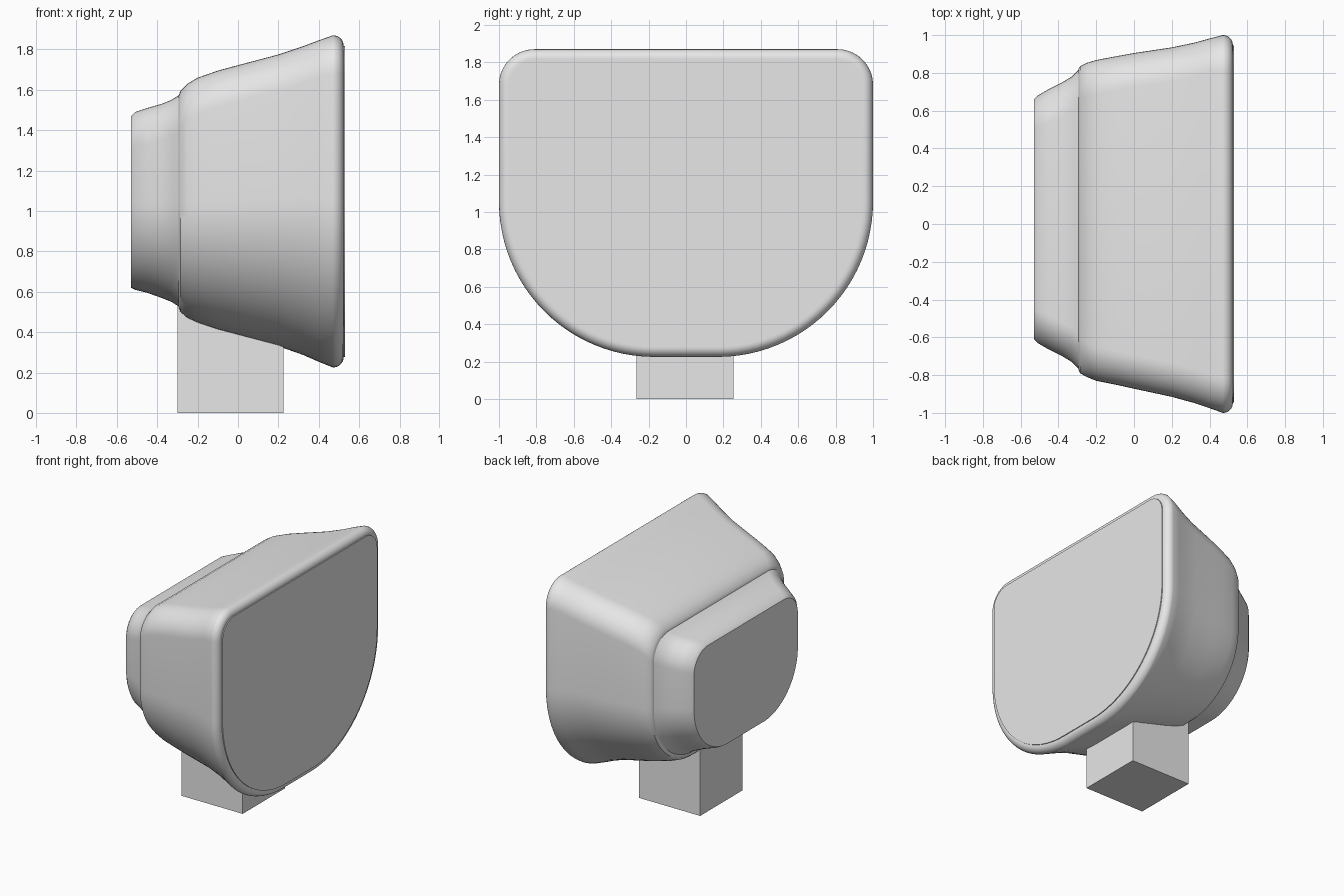
import bpy, bmesh, math
from math import sin, cos, pi

if "Cube" in bpy.data.objects:
    bpy.data.objects.remove(bpy.data.objects["Cube"])

grey = bpy.data.materials.new("plain grey")
grey.use_nodes = True
grey.diffuse_color = (0.8, 0.8, 0.8, 1)
grey.node_tree.nodes["Principled BSDF"].inputs["Base Color"].default_value = (0.8, 0.8, 0.8, 1)


def section(x, left, right, bottom, top, r_top, r_low):
    """D-shaped outline across x: small top corners, big lower ones."""
    corners = [(right - r_top, top - r_top, r_top, 0, 10),
               (left + r_top, top - r_top, r_top, pi / 2, 10),
               (left + r_low, bottom + r_low, r_low, pi, 24),
               (right - r_low, bottom + r_low, r_low, 1.5 * pi, 24)]
    return [(x, cy + r * cos(a + i / n * pi / 2), cz + r * sin(a + i / n * pi / 2))
            for cy, cz, r, a, n in corners for i in range(n + 1)]


def finish(name, bm, smooth=True):
    bmesh.ops.recalc_face_normals(bm, faces=bm.faces)
    mesh = bpy.data.meshes.new(name)
    bm.to_mesh(mesh)
    bm.free()
    mesh.materials.append(grey)
    obj = bpy.data.objects.new(name, mesh)
    bpy.context.collection.objects.link(obj)
    if smooth:
        bpy.ops.object.select_all(action='DESELECT')
        obj.select_set(True)
        bpy.context.view_layer.objects.active = obj
        bpy.ops.object.shade_smooth_by_angle(angle=math.radians(35))
    return obj


def loft(name, sections):
    """Skin a row of outlines and cap both ends."""
    bm = bmesh.new()
    rings = [[bm.verts.new(p) for p in section(*s)] for s in sections]
    for a, b in zip(rings, rings[1:]):
        for i in range(len(a)):
            j = (i + 1) % len(a)
            bm.faces.new((a[i], a[j], b[j], b[i]))
    bm.faces.new(rings[0])
    bm.faces.new(rings[-1])
    return finish(name, bm)


# Rear housing, flaring gently towards the body
loft("rear_housing", [
    (-0.53, -0.61, 0.66, 0.62, 1.47, 0.17, 0.42),
    (-0.51, -0.63, 0.68, 0.61, 1.49, 0.17, 0.43),
    (-0.45, -0.665, 0.715, 0.595, 1.51, 0.18, 0.45),
    (-0.38, -0.70, 0.75, 0.57, 1.53, 0.18, 0.47),
    (-0.33, -0.73, 0.78, 0.55, 1.55, 0.18, 0.49),
    (-0.29, -0.77, 0.82, 0.525, 1.575, 0.18, 0.51)])

# Main shell, ending in a rounded rim
shell = [
    (-0.295, -0.77, 0.82, 0.525, 1.57, 0.18, 0.51),
    (-0.285, -0.79, 0.835, 0.50, 1.595, 0.18, 0.53),
    (-0.25, -0.81, 0.853, 0.47, 1.63, 0.18, 0.57),
    (-0.20, -0.83, 0.868, 0.447, 1.66, 0.18, 0.60),
    (-0.10, -0.85, 0.887, 0.412, 1.695, 0.18, 0.64),
    (0.0, -0.872, 0.905, 0.385, 1.722, 0.18, 0.67),
    (0.2, -0.915, 0.935, 0.33, 1.775, 0.18, 0.74),
    (0.32, -0.948, 0.96, 0.288, 1.815, 0.18, 0.78),
    (0.40, -0.975, 0.982, 0.253, 1.845, 0.18, 0.81)]
for i in range(9):
    t = i / 8 * pi / 2
    inset = 0.05 * (1 - cos(t))
    shell.append((0.47 + 0.053 * sin(t), inset - 1, 1 - inset, 0.225 + inset,
                  1.87 - inset, 0.19 - inset, 0.83 - inset))
loft("main_shell", shell)

# Flat front panel standing just proud of the rim
panel = (-0.945, 0.945, 0.278, 1.817, 0.14, 0.78)
loft("front_panel", [(0.50, *panel), (0.53, *panel)])

# Square stem under the shell
bm = bmesh.new()
bmesh.ops.create_cube(bm, size=1)
for v in bm.verts:
    v.co = (-0.037 + v.co.x * 0.525, -0.005 + v.co.y * 0.52, 0.3 + v.co.z * 0.6)
finish("stem", bm, smooth=False)
